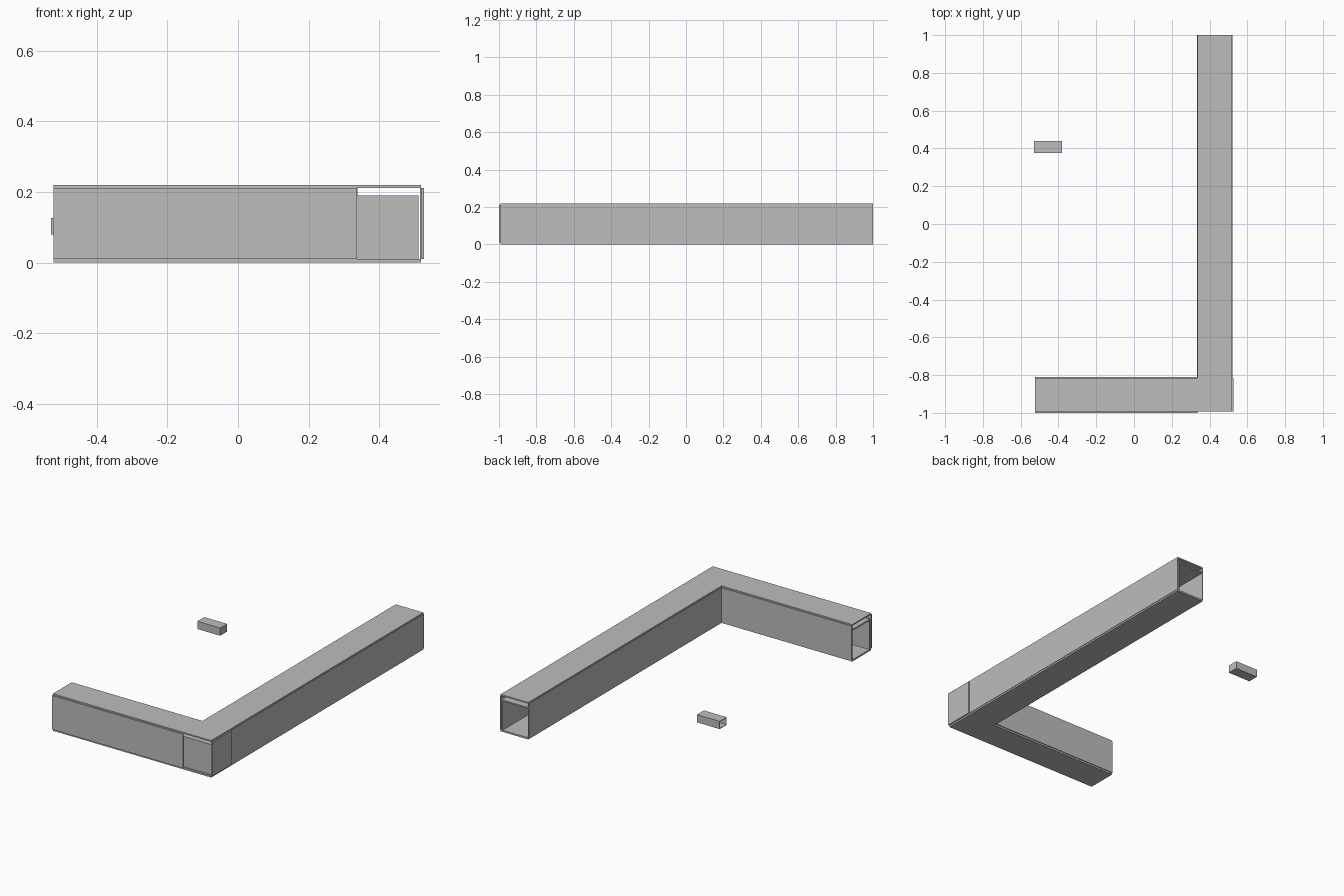
import bpy

if "Cube" in bpy.data.objects:
    bpy.data.objects.remove(bpy.data.objects["Cube"])

grey = bpy.data.materials.new("light_grey")
grey.diffuse_color = (0.51, 0.51, 0.51, 1)
grey.use_nodes = True
grey.node_tree.nodes["Principled BSDF"].inputs["Base Color"].default_value = grey.diffuse_color


def finish(name, verts, faces):
    mesh = bpy.data.meshes.new(name)
    mesh.from_pydata(verts, [], faces)
    mesh.materials.append(grey)
    obj = bpy.data.objects.new(name, mesh)
    bpy.context.collection.objects.link(obj)
    return obj


def prism(name, outline, z0, z1):
    """Extrude a counter-clockwise xy outline from z0 to z1."""
    n = len(outline)
    verts = [(x, y, z) for z in (z0, z1) for x, y in outline]
    faces = [tuple(reversed(range(n))), tuple(range(n, 2 * n))]
    faces += [(i, (i + 1) % n, n + (i + 1) % n, n + i) for i in range(n)]
    return finish(name, verts, faces)


def box(name, x0, x1, y0, y1, z0, z1):
    return prism(name, [(x0, y0), (x1, y0), (x1, y1), (x0, y1)], z0, z1)


def ell(x0, x1, y0, inner_x, inner_y):
    """Outline of the L-shaped run: a short leg along x, a long leg along y."""
    return [(x0, y0), (x1, y0), (x1, 1), (inner_x, 1),
            (inner_x, inner_y), (x0, inner_y)]


LEFT = -0.523
LOW, HIGH = 0.01, 0.212

# Lid and base of the duct
plate = ell(LEFT, 0.519, -0.993, 0.337, -0.815)
prism("lid", plate, HIGH, 0.22)
prism("base", plate, 0, LOW)

# Shelf under the lid, leaving a narrow cavity
prism("inner_shelf", ell(LEFT, 0.512, -0.982, 0.339, -0.817), 0.182, 0.19)

# Inner lining walls on the outer side of the bend
box("front_lining", LEFT, 0.512, -0.982, -0.976, LOW, 0.182)
box("side_lining", 0.506, 0.512, -0.976, 1, LOW, 0.182)

# Outer cladding panels; the front one stops short of the corner
box("front_panel", LEFT, 0.337, -1, -0.993, LOW, HIGH)
box("side_panel", 0.516, 0.522, -0.815, 1, LOW, HIGH)
box("corner_panel", 0.519, 0.527, -0.993, -0.815, LOW, HIGH)

# Panels on the inside of the bend
box("inner_long_panel", 0.334, 0.339, -0.81, 1, LOW, HIGH)
box("inner_short_panel", LEFT, 0.339, -0.817, -0.81, LOW, HIGH)

# Small loose box, open at its left end
x0, x1, y0, y1, z0, z1, t = -0.53, -0.38, 0.375, 0.44, 0.08, 0.126, 0.003
box("small_box_bottom", x0, x1, y0, y1, z0, z0 + t)
box("small_box_top", x0, x1, y0, y1, z1 - t, z1)
box("small_box_front", x0, x1, y0, y0 + t, z0 + t, z1 - t)
box("small_box_back", x0, x1, y1 - t, y1, z0 + t, z1 - t)
box("small_box_end", x1 - t, x1, y0 + t, y1 - t, z0 + t, z1 - t)
